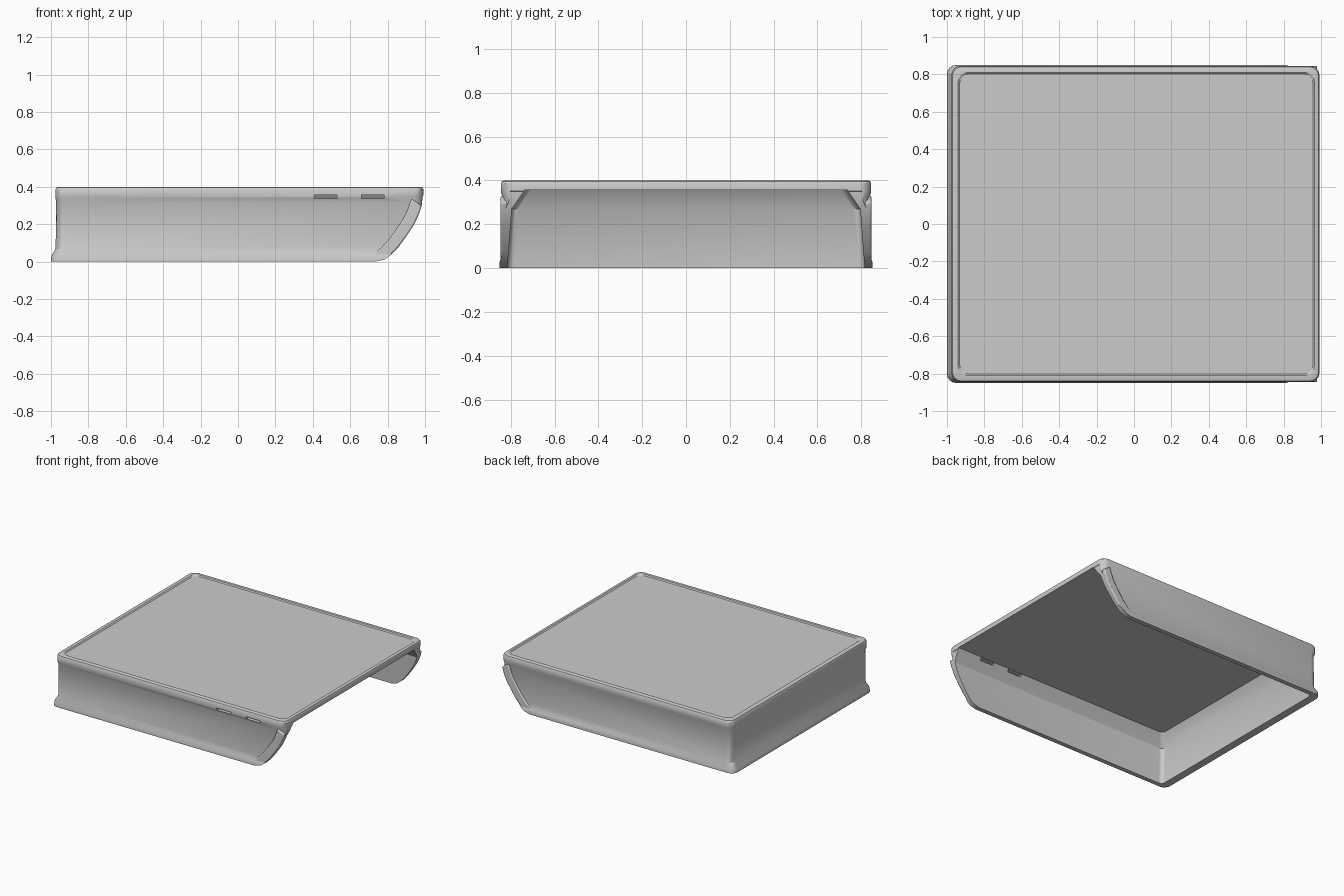
import bpy, bmesh, math

if "Cube" in bpy.data.objects:
    bpy.data.objects.remove(bpy.data.objects["Cube"])


def link(name, bm):
    bmesh.ops.recalc_face_normals(bm, faces=bm.faces)
    me = bpy.data.meshes.new(name)
    bm.to_mesh(me)
    bm.free()
    ob = bpy.data.objects.new(name, me)
    bpy.context.collection.objects.link(ob)
    return ob


def rounded_rect(x0, x1, hy, r, n=4):
    pts = []
    for cx, cy, a0 in ((x1 - r, hy - r, 0), (x0 + r, hy - r, 90),
                       (x0 + r, r - hy, 180), (x1 - r, r - hy, 270)):
        for i in range(n + 1):
            a = math.radians(a0 + 90 * i / n)
            pts.append((cx + r * math.cos(a), cy + r * math.sin(a)))
    return pts


def loft(name, levels, r):
    """levels: (z, x min, x max, half width)"""
    bm = bmesh.new()
    rings = [[bm.verts.new((x, y, z)) for x, y in rounded_rect(x0, x1, hy, r)]
             for z, x0, x1, hy in levels]
    for a, b in zip(rings, rings[1:]):
        for i in range(len(a)):
            j = (i + 1) % len(a)
            bm.faces.new((a[i], a[j], b[j], b[i]))
    bm.faces.new(rings[0])
    bm.faces.new(rings[-1])
    return link(name, bm)


def extrude_y(name, poly, y0, y1):
    bm = bmesh.new()
    f = bm.faces.new([bm.verts.new((x, y0, z)) for x, z in poly])
    ext = bmesh.ops.extrude_face_region(bm, geom=[f])["geom"]
    bmesh.ops.translate(bm, vec=(0, y1 - y0, 0),
                        verts=[v for v in ext if isinstance(v, bmesh.types.BMVert)])
    return link(name, bm)


def cut(ob, cutter):
    m = ob.modifiers.new("cut", 'BOOLEAN')
    m.operation = 'DIFFERENCE'
    m.solver = 'EXACT'
    m.object = cutter
    bpy.context.view_layer.objects.active = ob
    bpy.ops.object.modifier_apply(modifier=m.name)
    bpy.data.objects.remove(cutter)


# Outer cover: flared skirt, recessed walls, rounded lid rim, shallow top panel
cover = loft("cover_shell", [
    (0.0, -1.0, 0.99, 0.85), (0.03, -0.998, 0.99, 0.85), (0.07, -0.975, 0.99, 0.836),
    (0.32, -0.972, 0.99, 0.834), (0.345, -0.977, 0.99, 0.845),
    (0.385, -0.976, 0.992, 0.845), (0.396, -0.971, 0.987, 0.84),
    (0.40, -0.962, 0.98, 0.83), (0.40, -0.94, 0.965, 0.81),
    (0.393, -0.932, 0.957, 0.802)], 0.05)

# Hollow inside, open at the bottom and at the right end
cut(cover, loft("cavity_cutter", [
    (-0.1, -0.94, 1.3, 0.815), (0.0, -0.94, 1.3, 0.815), (0.27, -0.93, 1.3, 0.795),
    (0.357, -0.88, 1.3, 0.735)], 0.03))

# Curved right ends of the side walls
curve = [(0.74, 0.0), (0.785, 0.012), (0.82, 0.037), (0.86, 0.08), (0.90, 0.135),
         (0.94, 0.195), (0.966, 0.25), (0.982, 0.30), (0.988, 0.35)]
cut(cover, extrude_y("end_cutter",
                     [(0.74, -0.2)] + curve + [(1.0, 0.36), (1.4, 0.36), (1.4, -0.2)], -1, 1))

# Notches in the front wall, below the rim
for x0, x1 in ((0.41, 0.53), (0.66, 0.78)):
    cut(cover, extrude_y("slot_cutter",
                         [(x0, 0.338), (x1, 0.338), (x1, 0.355), (x0, 0.355)], -1, -0.7))

# Raised lips following the curved ends
inner = [(x - 0.055, z + 0.035) for x, z in curve[:-1]]
for side, name in ((-1, "front_end_lip"), (1, "back_end_lip")):
    y0, y1 = sorted((side * 0.815, side * 0.846))
    lip = extrude_y(name, curve[:-1] + inner[::-1], y0, y1)
    b = lip.modifiers.new("bevel", 'BEVEL')
    b.width = 0.008
    b.segments = 2

for ob in bpy.context.collection.objects:
    bpy.ops.object.select_all(action='DESELECT')
    ob.select_set(True)
    bpy.context.view_layer.objects.active = ob
    bpy.ops.object.shade_smooth_by_angle(angle=math.radians(30))
